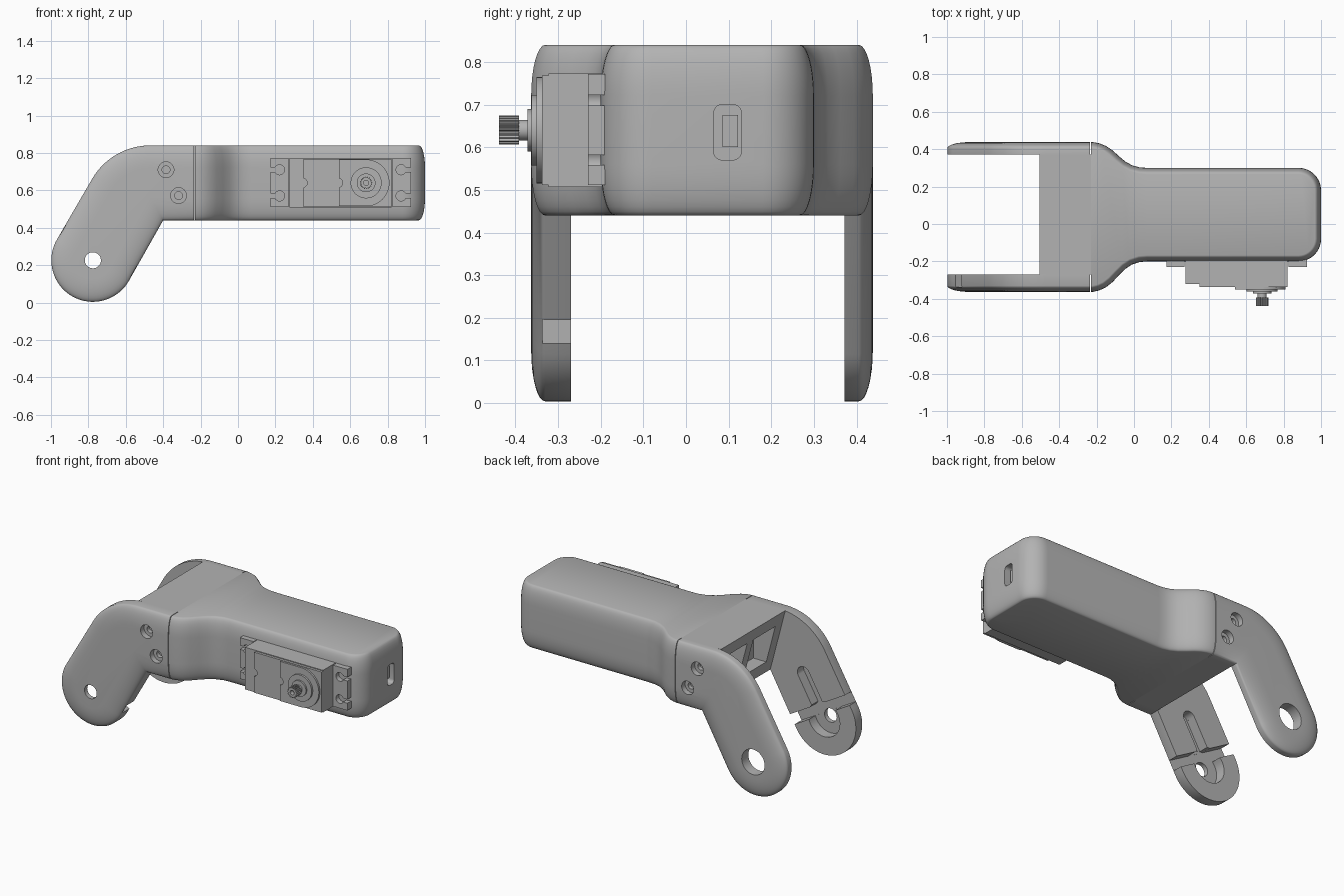
import bpy, bmesh
from math import sin, cos, pi, sqrt, radians
from mathutils import Vector

if "Cube" in bpy.data.objects:
    bpy.data.objects.remove(bpy.data.objects["Cube"])

grey = bpy.data.materials.new("plain_grey")
grey.use_nodes = True
GREY = (0.45, 0.45, 0.45, 1)
grey.diffuse_color = GREY
grey.node_tree.nodes["Principled BSDF"].inputs["Base Color"].default_value = GREY


def finish(name, bm):
    bmesh.ops.recalc_face_normals(bm, faces=bm.faces)
    mesh = bpy.data.meshes.new(name)
    bm.to_mesh(mesh)
    bm.free()
    mesh.materials.append(grey)
    ob = bpy.data.objects.new(name, mesh)
    bpy.context.collection.objects.link(ob)
    return ob


def arc(cx, cy, r, a0, a1, n=16):
    angles = [radians(a0 + (a1 - a0) * i / n) for i in range(n + 1)]
    return [(cx + r * cos(a), cy + r * sin(a)) for a in angles]


def inset(points, d):
    """Move a counter-clockwise outline inwards by d."""
    result = []
    for i, p in enumerate(points):
        p = Vector(p)
        a = (p - Vector(points[i - 1])).normalized()
        b = (Vector(points[(i + 1) % len(points)]) - p).normalized()
        na, nb = Vector((-a.y, a.x)), Vector((-b.y, b.x))
        result.append(p + (na + nb) * d / (1 + na.dot(nb)))
    return result


def loft(name, outline, levels, place, lo=-9, hi=9):
    """Stack inset copies of an outline; levels are (height, inset)."""
    bm = bmesh.new()
    rings = []
    for h, d in levels:
        rings.append([bm.verts.new(place(min(max(p[0], lo), hi), p[1], h))
                      for p in inset(outline, d)])
    n = len(outline)
    for r0, r1 in zip(rings, rings[1:]):
        for i in range(n):
            j = (i + 1) % n
            bm.faces.new((r0[i], r0[j], r1[j], r1[i]))
    bm.faces.new(rings[0])
    bm.faces.new(rings[-1])
    return finish(name, bm)


def along_z(u, v, h):
    return (u, v, h)


def along_y(u, v, h):
    return (u, h, v)


def along_x(u, v, h):
    return (h, u, v)


def prism(name, outline, h0, h1, place=along_y):
    return loft(name, outline, [(h0, 0), (h1, 0)], place)


def box(name, x0, x1, y0, y1, z0, z1):
    return prism(name, [(x0, z0), (x1, z0), (x1, z1), (x0, z1)], y0, y1)


def disc(name, x, z, r, y0, y1, n=40):
    return prism(name, arc(x, z, r, 0, 360 - 360 / n, n - 1), y0, y1)


def cut(target, *cutters):
    for c in cutters:
        mod = target.modifiers.new("cut", 'BOOLEAN')
        mod.object, mod.operation, mod.solver = c, 'DIFFERENCE', 'EXACT'
        bpy.context.view_layer.objects.active = target
        bpy.ops.object.modifier_apply(modifier=mod.name)
        bpy.data.objects.remove(c)


# Shared crowned edge: shallow elliptical rounding, as (depth, sideways) pairs
DEEP, WIDE = 0.033, 0.12
crown = [(DEEP * (1 - sin(t)), WIDE * (1 - cos(t)))
         for t in [pi / 2 * i / 8 for i in range(9)]]

# Main housing: waisted plan with rounded end corners
side = [(-0.36, 1), (-0.22, 1), (-0.185, 0.95), (-0.15, 0.85), (-0.115, 0.68), (-0.08, 0.45),
        (-0.045, 0.24), (-0.01, 0.1), (0.03, 0.02), (0.07, 0)]
plan = [(x, -0.2 - 0.163 * t) for x, t in side]
plan += arc(0.88, -0.08, 0.12, -90, 0, 10) + arc(0.88, 0.18, 0.12, 0, 90, 10)
plan += [(x, 0.3 + 0.138 * t) for x, t in reversed(side)]
levels = [(0.44 + w, d) for d, w in crown]
levels += [(0.84 - w, d) for d, w in reversed(crown)]
housing = loft("housing", plan, levels, along_z, lo=-0.23)

# Port opening at the end of the housing
port = arc(0.11, 0.68, 0.02, 0, 90, 5) + arc(0.085, 0.68, 0.02, 90, 180, 5)
port += arc(0.085, 0.59, 0.02, 180, 270, 5) + arc(0.11, 0.59, 0.02, 270, 360, 5)
cut(housing, prism("port_cutter", port, 0.94, 1.1, along_x))
box("port_connector", 0.93, 0.975, 0.085, 0.122, 0.6, 0.675)

# Bridge between the arms, with an overhanging hollow end
bridge = prism("bridge", [(-0.4, 0.44), (-0.23, 0.44), (-0.23, 0.84), (-0.505, 0.84)], -0.27, 0.372)
cut(bridge, box("pocket_a", -0.6, -0.33, -0.2, 0.02, 0.52, 0.76),
    box("pocket_b", -0.6, -0.33, 0.08, 0.3, 0.52, 0.76))

# Bent arms
HX, HZ = -0.776, 0.226
bend = arc(-0.47, 0.482, 0.358, 90, 150, 14)
elbow = bend + arc(HX, HZ, 0.222, 150, 330, 40)
elbow += [(-0.4, 0.44), (-0.05, 0.44), (-0.05, 0.84)]


def make_arm(name, inner, outer):
    s = 1 if outer > inner else -1
    steps = [(inner, 0)] + [(outer - s * d, w) for d, w in crown]
    arm = loft(name, elbow, steps, along_y, hi=-0.234)
    for x, z in ((-0.385, 0.71), (-0.318, 0.572)):
        cut(arm, disc("counterbore", x, z, 0.042, outer - s * 0.035, outer + s * 0.1),
            disc("screw_hole", x, z, 0.021, outer - s * 0.06, outer + s * 0.1, 24))
    return arm


front_arm = make_arm("front_arm", -0.27, -0.363)
back_arm = make_arm("back_arm", 0.372, 0.438)
cut(back_arm, disc("bearing_hole", HX, HZ, 0.08, 0.2, 0.6))


def tilted(name, a0, a1, b0, b1, floor):
    """Block in arm space: a runs up the arm, b across it."""
    c, s = cos(pi / 3), sin(pi / 3)
    corners = [(a0, b0), (a1, b0), (a1, b1), (a0, b1)]
    return prism(name, [(HX + a * c - b * s, HZ + a * s + b * c) for a, b in corners], floor, -0.2)


# Horn recess inside the front arm: round seat, long slot, cross groove, shaft hole
tip = 0.29
cut(front_arm,
    disc("seat", HX, HZ, 0.11, -0.335, -0.2),
    tilted("slot", 0, tip, -0.042, 0.042, -0.334),
    disc("slot_end", HX + tip / 2, HZ + tip * sqrt(3) / 2, 0.042, -0.333, -0.2),
    tilted("groove", 0.028, 0.092, -0.4, 0.4, -0.336),
    disc("shaft_hole", HX, HZ, 0.043, -0.5, -0.1))

# Servo motor on the front wall
SX, SZ = 0.685, 0.64
box("servo_case", 0.275, 0.82, -0.322, -0.19, 0.507, 0.773)
lid = box("servo_lid", 0.35, 0.82, -0.338, -0.32, 0.512, 0.768)
cut(lid, disc("lid_notch", 0.345, SZ, 0.025, -0.4, -0.3, 24))
cover = [(0.54, 0.515), (SX, 0.515)] + arc(SX, SZ, 0.125, -88, 88, 24)
cover += [(SX, 0.765), (0.54, 0.765)]
gear_cover = prism("servo_gear_cover", cover, -0.35, -0.33)
cut(gear_cover, disc("cover_notch", 0.535, SZ, 0.025, -0.4, -0.3, 24))
disc("servo_boss", SX, SZ, 0.083, -0.362, -0.34)
disc("servo_collar", SX, SZ, 0.05, -0.372, -0.35)
disc("shaft_neck", SX, SZ, 0.024, -0.4, -0.36)

# Splined output shaft with a screw socket
TEETH = 20
spline = [(SX + r * cos(a), SZ + r * sin(a)) for i in range(TEETH * 4)
          for a, r in [(2 * pi * i / (TEETH * 4), 0.034 if i % 4 < 2 else 0.028)]]
shaft = prism("servo_shaft", spline, -0.438, -0.392)
cut(shaft, disc("shaft_socket", SX, SZ, 0.014, -0.5, -0.41, 24))

# Mounting ears with open screw slots
for name, x0, x1, hole, edge in (("left_ear", 0.825, 0.925, 0.872, 0.95),
                                 ("right_ear", 0.175, 0.27, 0.222, 0.15)):
    ear = box(name, x0, x1, -0.23, -0.19, 0.512, 0.772)
    for z in (0.57, 0.71):
        cut(ear, disc("ear_hole", hole, z, 0.027, -0.3, -0.1, 24),
            box("ear_slot", min(hole, edge), max(hole, edge), -0.31, -0.09, z - 0.012, z + 0.012))

# Smooth curved walls, keep hard edges
bpy.ops.object.select_all(action='DESELECT')
for ob in bpy.context.collection.objects:
    if ob.type == 'MESH':
        ob.select_set(True)
        bpy.context.view_layer.objects.active = ob
bpy.ops.object.shade_smooth_by_angle(angle=radians(30))
